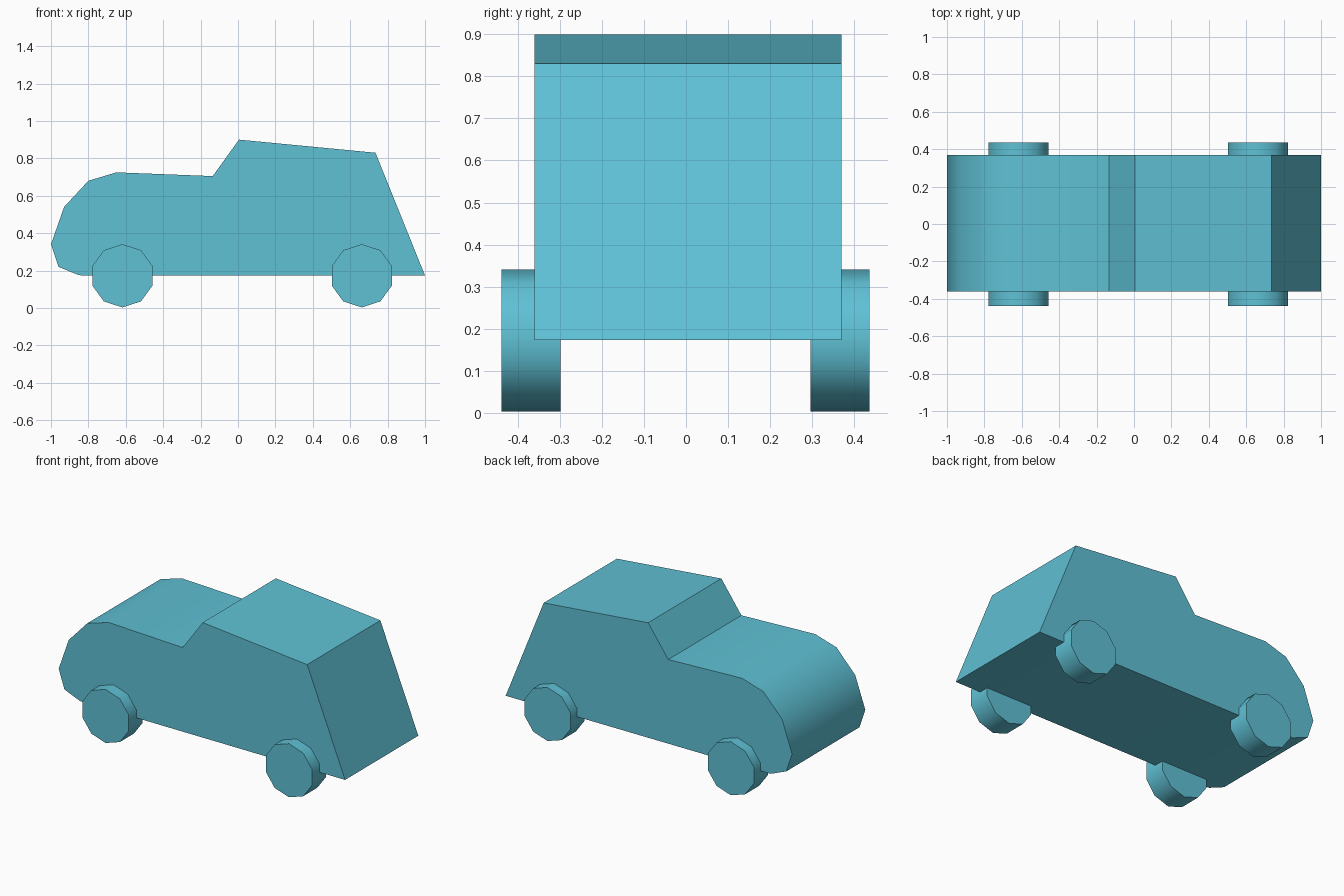
import bpy
import bmesh
from math import pi, radians
from mathutils import Matrix

cube = bpy.data.objects.get("Cube")
if cube:
    bpy.data.objects.remove(cube, do_unlink=True)

# One flat paint for everything
paint = bpy.data.materials.new("light_blue")
paint.use_nodes = True
colour = (0.114, 0.533, 0.665, 1)
paint.diffuse_color = colour
paint.node_tree.nodes["Principled BSDF"].inputs["Base Color"].default_value = colour


def finish(bm, name, location=(0, 0, 0)):
    bmesh.ops.recalc_face_normals(bm, faces=bm.faces)
    mesh = bpy.data.meshes.new(name)
    bm.to_mesh(mesh)
    bm.free()
    mesh.materials.append(paint)
    obj = bpy.data.objects.new(name, mesh)
    obj.location = location
    bpy.context.collection.objects.link(obj)
    bpy.ops.object.select_all(action="DESELECT")
    obj.select_set(True)
    bpy.context.view_layer.objects.active = obj
    bpy.ops.object.shade_smooth_by_angle(angle=radians(45))
    return obj


# Body: side profile (x, z) extruded across the width
profile = [(-0.85, 0.175), (-0.96, 0.22), (-1.0, 0.34), (-0.93, 0.54),
           (-0.80, 0.68), (-0.65, 0.725), (-0.135, 0.705), (0.005, 0.90),
           (0.735, 0.83), (1.0, 0.173)]
back, front = 0.37, -0.36
bm = bmesh.new()
side = bm.faces.new([bm.verts.new((x, front, z)) for x, z in profile])
extruded = bmesh.ops.extrude_face_region(bm, geom=[side], use_keep_orig=True)
moved = [g for g in extruded["geom"] if isinstance(g, bmesh.types.BMVert)]
bmesh.ops.translate(bm, verts=moved, vec=(0, back - front, 0))
finish(bm, "car_body")


# Wheels: ten-sided drums with a corner pointing up
def wheel(name, x, y):
    bm = bmesh.new()
    turn = Matrix.Rotation(pi / 2, 4, "X")
    bmesh.ops.create_cone(bm, cap_ends=True, segments=10, radius1=0.169,
                          radius2=0.169, depth=0.14, matrix=turn)
    # Put a corner at the top whatever the start angle of the primitive
    if max(v.co.z for v in bm.verts) < 0.168:
        bmesh.ops.rotate(bm, verts=bm.verts, matrix=Matrix.Rotation(pi / 10, 3, "Y"))
    finish(bm, name, (x, y, 0.172))


for axle, x in (("nose", -0.618), ("tail", 0.662)):
    for side_name, y in (("near", -0.368), ("far", 0.366)):
        wheel(f"{axle}_wheel_{side_name}", x, y)
